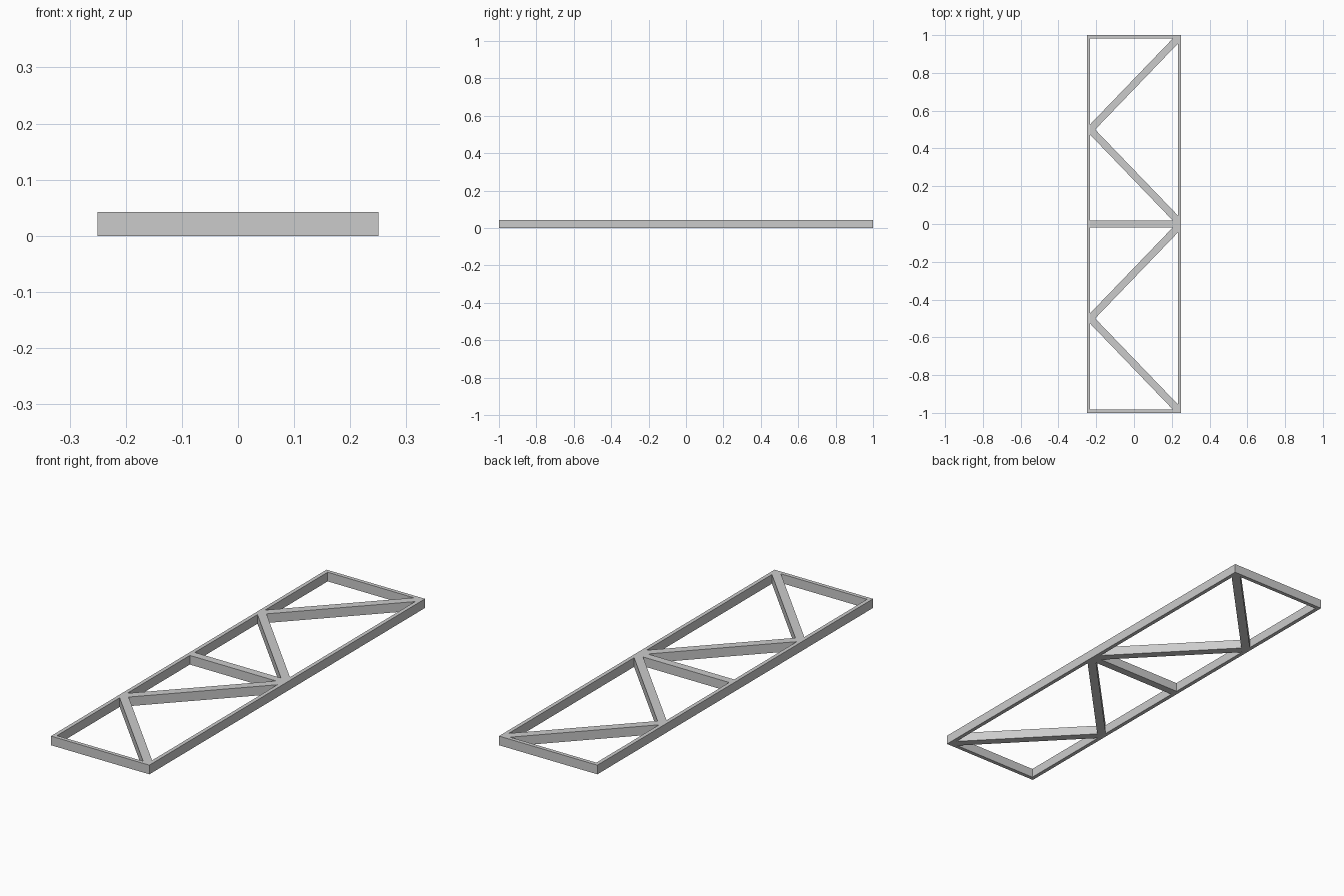
import bpy, bmesh
from mathutils import Vector

if "Cube" in bpy.data.objects:
    bpy.data.objects.remove(bpy.data.objects["Cube"])

W, L, H = 0.25, 1.0, 0.042   # half width, half length, height
T = 0.018                    # frame wall thickness
IX, IY = W - T, L - T        # inner frame limits
BRACE = 0.038                # brace width


def extrude_faces(name, polys, clips=()):
    """Flat polygons, trimmed by planes, then extruded up to height H."""
    bm = bmesh.new()
    for poly in polys:
        bm.faces.new([bm.verts.new((x, y, 0)) for x, y in poly])
    bmesh.ops.remove_doubles(bm, verts=bm.verts[:], dist=1e-5)
    for co, no in clips:
        bmesh.ops.bisect_plane(bm, geom=bm.verts[:] + bm.edges[:] + bm.faces[:],
                               plane_co=co, plane_no=no, clear_outer=True)
    base = bm.faces[:]
    top = bmesh.ops.extrude_face_region(bm, geom=base, use_keep_orig=True)["geom"]
    bmesh.ops.translate(bm, vec=(0, 0, H),
                        verts=[g for g in top if isinstance(g, bmesh.types.BMVert)])
    bmesh.ops.recalc_face_normals(bm, faces=bm.faces[:])
    me = bpy.data.meshes.new(name)
    bm.to_mesh(me)
    bm.free()
    ob = bpy.data.objects.new(name, me)
    bpy.context.collection.objects.link(ob)
    return ob


# Outer rectangular frame with mitred corners
signs = [(-1, -1), (1, -1), (1, 1), (-1, 1)]
outer = [(sx * W, sy * L) for sx, sy in signs]
inner = [(sx * IX, sy * IY) for sx, sy in signs]
extrude_faces("outer_frame", [[outer[i], outer[(i + 1) % 4], inner[(i + 1) % 4], inner[i]]
                              for i in range(4)])

# Middle cross bar
extrude_faces("middle_bar", [[(-IX, -T), (IX, -T), (IX, T), (-IX, T)]])

# Zigzag braces: each arm runs from the left side to a right-hand corner
yc = (T + IY) / 2
slope = (IY - T) / 2 / (2 * IX)
d = BRACE / 2 * (1 + slope ** 2) ** 0.5 / slope
reach = 0.6
for panel, side in (("front", -1), ("back", 1)):
    lo, hi = sorted((side * T, side * IY))
    clips = [(Vector((IX, 0, 0)), Vector((1, 0, 0))),
             (Vector((-IX, 0, 0)), Vector((-1, 0, 0))),
             (Vector((0, hi, 0)), Vector((0, 1, 0))),
             (Vector((0, lo, 0)), Vector((0, -1, 0)))]
    for arm, s in (("lower", -1), ("upper", 1)):
        y0, x1 = side * yc, reach / slope - IX
        poly = [(-IX - d, y0), (-IX + d, y0), (x1 + d, y0 + s * reach), (x1 - d, y0 + s * reach)]
        extrude_faces(f"{panel}_{arm}_brace", [poly], clips)
